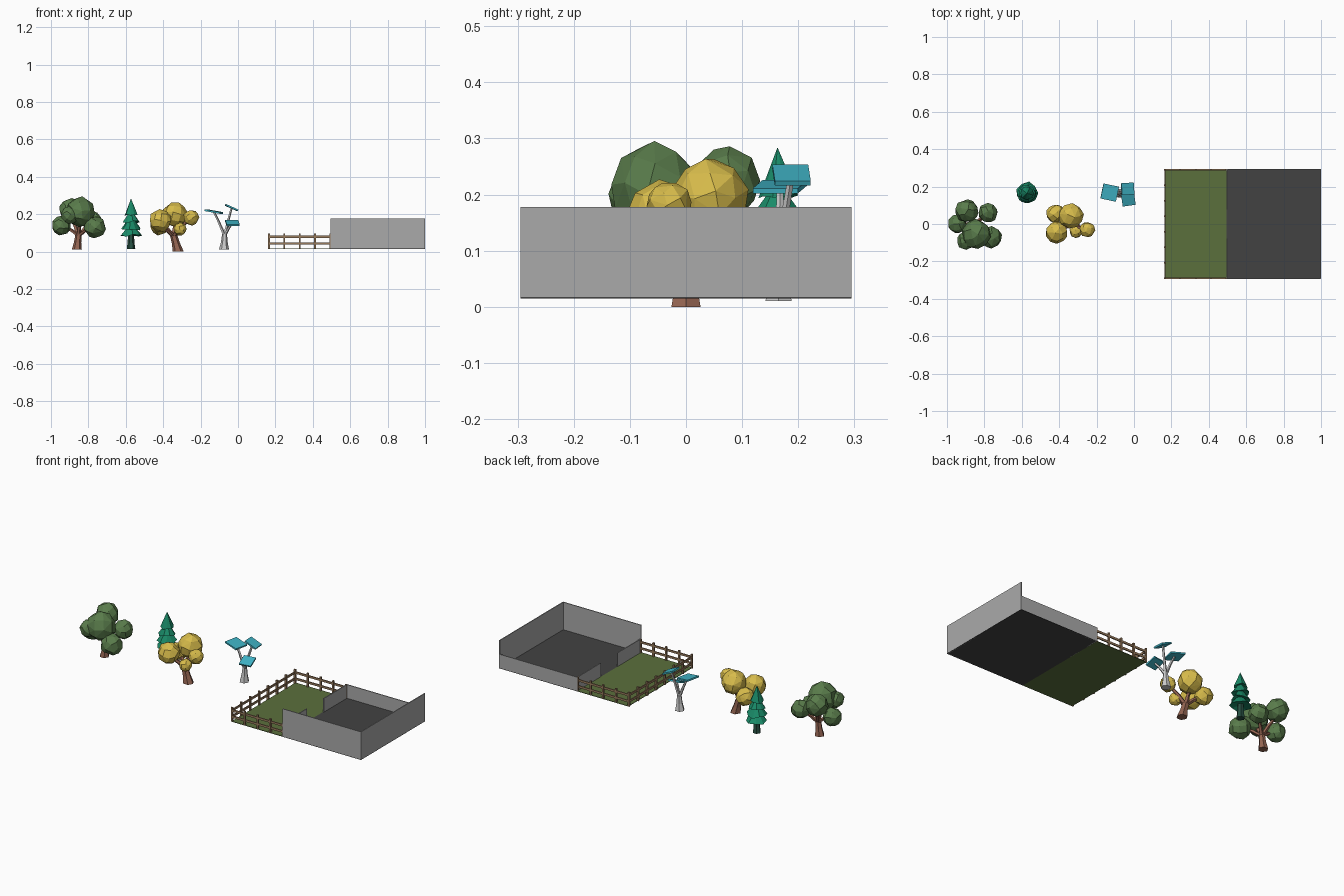
import bpy, bmesh, math, random
from mathutils import Vector, Matrix, Euler

if "Cube" in bpy.data.objects:
    bpy.data.objects.remove(bpy.data.objects["Cube"])

random.seed(4)
mats = {}


def paint(ob, rgb):
    if rgb is None:
        return
    if rgb not in mats:
        m = bpy.data.materials.new("paint")
        m.diffuse_color = (*rgb, 1)
        m.use_nodes = True
        m.node_tree.nodes["Principled BSDF"].inputs["Base Color"].default_value = m.diffuse_color
        mats[rgb] = m
    ob.data.materials.append(mats[rgb])


def finish(name, bm, rgb=None):
    bmesh.ops.recalc_face_normals(bm, faces=bm.faces)
    me = bpy.data.meshes.new(name)
    bm.to_mesh(me)
    bm.free()
    ob = bpy.data.objects.new(name, me)
    bpy.context.collection.objects.link(ob)
    paint(ob, rgb)
    return ob


def add_box(bm, lo, hi):
    lo, hi = Vector(lo), Vector(hi)
    bmesh.ops.create_cube(bm, size=1, matrix=Matrix.Translation((lo + hi) / 2)
                          @ Matrix.Diagonal((*(hi - lo), 1)))


def add_limb(bm, pts, radii, sides=6):
    """Faceted tapering tube along a path."""
    pts = [Vector(p) for p in pts]
    rings = []
    for i, (p, r) in enumerate(zip(pts, radii)):
        d = (pts[min(i + 1, len(pts) - 1)] - pts[max(i - 1, 0)]).normalized()
        if i == 0:
            d = Vector((0, 0, 1))
        q = Vector((0, 0, 1)).rotation_difference(d)
        rings.append([bm.verts.new(p + q @ Vector((r * math.cos(k * math.tau / sides),
                                                   r * math.sin(k * math.tau / sides), 0)))
                      for k in range(sides)])
    for a, b in zip(rings, rings[1:]):
        for k in range(sides):
            j = (k + 1) % sides
            bm.faces.new((a[k], a[j], b[j], b[k]))
    bm.faces.new(rings[0])
    bm.faces.new(rings[-1])


def leaf_clumps(name, blobs, rgb):
    """Faceted foliage balls: hulls of evenly spread, jittered points."""
    for x, y, z, r in blobs:
        bm = bmesh.new()
        n = 32
        for i in range(n):
            h = 1 - 2 * (i + .5) / n
            a = i * 2.39996 + random.uniform(-.15, .15)
            s = math.sqrt(1 - h * h)
            bm.verts.new(Vector((s * math.cos(a), s * math.sin(a), h)) * r * random.uniform(.97, 1.06))
        bmesh.ops.convex_hull(bm, input=bm.verts)
        bmesh.ops.rotate(bm, verts=bm.verts, matrix=Euler(
            [random.uniform(0, 6) for _ in range(3)]).to_matrix())
        bmesh.ops.translate(bm, verts=bm.verts, vec=(x, y, z))
        finish(name, bm, rgb)


def trunk(name, base, fork, tips, r, rgb):
    bm = bmesh.new()
    base, fork = Vector(base), Vector(fork)
    mid = base.lerp(fork, .45)
    add_limb(bm, [base, mid, fork], [r, r * .72, r * .62])
    for t in tips:
        t = Vector(t)
        add_limb(bm, [fork - Vector((0, 0, .012)), fork.lerp(t, .5), t], [r * .5, r * .36, r * .28], 5)
    finish(name, bm, rgb)


# Room: dark floor, two full walls, two half-height walls with a doorway
Z, TOP, HALF = .0145, .178, .097
X0, XM, X1, Y, T = .165, .495, 1.0, .295, .005
bm = bmesh.new()
add_box(bm, (XM, -Y, Z), (X1, Y, Z + .003))
finish("room_floor", bm, (.055, .055, .055))
bm = bmesh.new()
add_box(bm, (XM, -Y, Z), (X1, -Y + T, TOP))
add_box(bm, (X1 - T, -Y, Z), (X1, Y, TOP))
add_box(bm, (XM, Y - T, Z), (X1, Y, HALF))
for s in (-1, 1):
    a, b = sorted((s * .077, s * Y))
    add_box(bm, (XM, a, Z), (XM + T, b, HALF))
finish("room_walls", bm, (.4, .4, .4))

# Lawn with fence on three sides
bm = bmesh.new()
add_box(bm, (X0, -Y, Z), (XM, Y, Z + .003))
finish("lawn", bm, (.105, .16, .046))
bm = bmesh.new()
p = .005
posts = {(X0 + (XM - X0) * i / 4, s * (Y - p)) for i in range(5) for s in (-1, 1)}
posts |= {(X0, -Y + p + (2 * Y - 2 * p) * i / 7) for i in range(1, 7)}
for x, y in sorted(posts):
    add_box(bm, (x - p, y - p, Z), (x + p, y + p, .097))
for z in (.043, .079):
    for s in (-1, 1):
        y = s * (Y - p)
        add_box(bm, (X0, y - .003, z - .006), (XM, y + .003, z + .006))
    add_box(bm, (X0 - .003, -Y + p, z - .006), (X0 + .003, Y - p, z + .006))
finish("fence", bm, (.32, .2, .11))

# Green leafy tree
BARK = (.3, .13, .085)
leaf_clumps("green_foliage", [
    (-.845, -.055, .212, .08), (-.893, .07, .22, .063), (-.945, 0, .14, .052),
    (-.765, -.07, .13, .059), (-.78, .06, .165, .052), (-.9, -.09, .195, .048)], (.1, .2, .07))
trunk("green_tree_trunk", (-.862, 0, .01), (-.852, 0, .095),
      [(-.845, -.05, .17), (-.89, .06, .18), (-.925, 0, .13), (-.785, -.055, .13), (-.79, .05, .15)],
      .027, BARK)

# Yellow leafy tree
leaf_clumps("yellow_foliage", [
    (-.337, .043, .197, .067), (-.415, -.045, .165, .06), (-.42, .055, .138, .05),
    (-.25, -.03, .182, .041), (-.31, -.04, .12, .035)], (.68, .5, .07))
trunk("yellow_tree_trunk", (-.32, 0, 0), (-.345, 0, .09),
      [(-.337, .04, .15), (-.4, -.04, .14), (-.405, .045, .13), (-.265, -.025, .17), (-.315, -.035, .115)],
      .03, BARK)

# Pine: stacked drooping cones
px, py = -.572, .165
bm = bmesh.new()
add_limb(bm, [(px, py, .013), (px, py, .05), (px, py, .1)], [.023, .018, .016])
finish("pine_trunk", bm, (.02, .08, .055))
for i, (z0, z1, r) in enumerate([(.085, .155, .06), (.12, .195, .054),
                                 (.158, .225, .046), (.197, .284, .036)]):
    bm = bmesh.new()
    n = 9
    ring = []
    for k in range(n):
        a = k * math.tau / n + i * .37
        q = r * random.uniform(.9, 1.06)
        ring.append(bm.verts.new((px + q * math.cos(a), py + q * math.sin(a), z0 + random.uniform(-.007, .007))))
    apex = bm.verts.new((px, py - .002, z1))
    under = bm.verts.new((px, py, z0 + .012))
    for k in range(n):
        bm.faces.new((ring[k], ring[(k + 1) % n], apex))
        bm.faces.new((ring[(k + 1) % n], ring[k], under))
    finish("pine_tier", bm, (.01, .26, .14))

# Solar tree: pale branching stem with three tilted panels
panels = [((-.13, .168, .214), (.085, .082), (0, 10, -12)),
          ((-.034, .188, .235), (.072, .064), (0, 24, 4)),
          ((-.03, .13, .153), (.07, .066), (22, 0, 8))]
fork = Vector((-.072, .165, .095))
bm = bmesh.new()
add_limb(bm, [(-.075, .165, .01), (-.073, .165, .05), fork], [.027, .018, .013])
for c, size, rot in panels:
    c = Vector(c)
    mid = fork.lerp(c, .55)
    add_limb(bm, [fork - Vector((0, 0, .01)), mid, c], [.01, .007, .006], 5)
finish("solar_stem", bm, (.55, .55, .55))
for c, size, rot in panels:
    bm = bmesh.new()
    R = Euler([math.radians(v) for v in rot]).to_matrix().to_4x4()
    bmesh.ops.create_cube(bm, size=1, matrix=Matrix.Translation(c) @ R
                          @ Matrix.Diagonal((*size, .009, 1)))
    finish("solar_panel", bm, (.05, .45, .56))
